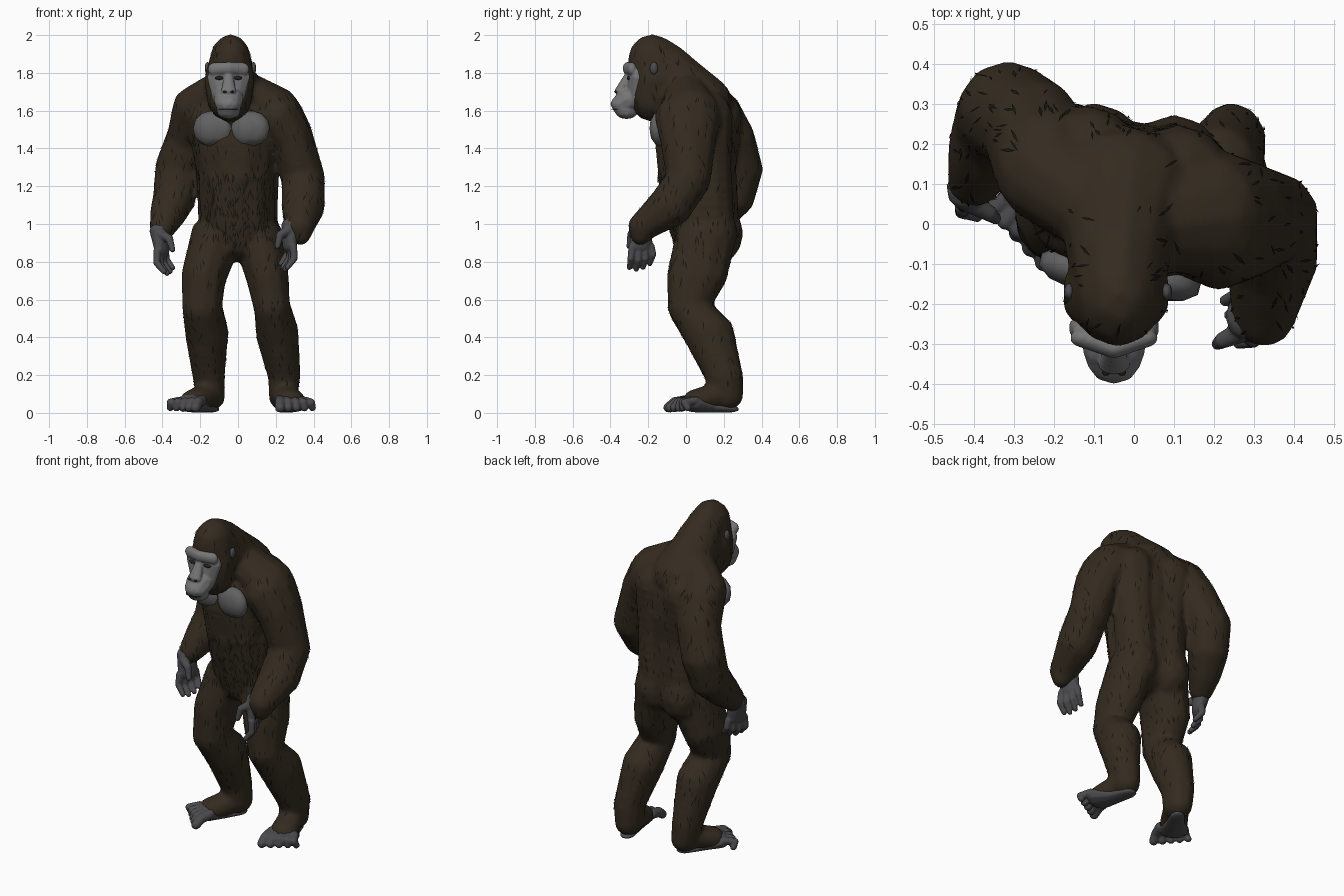
import bpy
import bmesh
import math
import random
from mathutils import Matrix, Vector

random.seed(7)
start = bpy.data.objects.get("Cube")
if start:
    bpy.data.objects.remove(start, do_unlink=True)


def material(name, r, g, b):
    mat = bpy.data.materials.new(name)
    mat.use_nodes = True
    mat.diffuse_color = (r, g, b, 1)
    bsdf = mat.node_tree.nodes["Principled BSDF"]
    bsdf.inputs["Base Color"].default_value = (r, g, b, 1)
    bsdf.inputs["Roughness"].default_value = 0.8
    return mat


fur = material("brown fur", 0.034, 0.024, 0.014)
dark_fur = material("dark fur strands", 0.01, 0.008, 0.005)
skin = material("grey skin", 0.07, 0.07, 0.075)
chest_skin = material("chest skin", 0.12, 0.12, 0.12)
face_skin = material("face skin", 0.18, 0.18, 0.18)
black = material("black", 0.015, 0.015, 0.015)


def full(point):
    """Complete a point to position plus three radii."""
    p = list(point)
    while len(p) < 6:
        p.append(p[3])
    return p


def add_chain(bm, points, yaw=0, steps=6):
    """Fill a path with blended ellipsoids."""
    points = [full(p) for p in points]
    rings = [points[0]]
    for a, b in zip(points, points[1:]):
        for i in range(steps):
            t = (i + 1) / steps
            rings.append([u + (v - u) * t for u, v in zip(a, b)])
    for p in rings:
        place = (Matrix.Translation(p[:3]) @ Matrix.Rotation(math.radians(yaw), 4, "Z")
                 @ Matrix.Diagonal((*p[3:], 1)))
        bmesh.ops.create_icosphere(bm, subdivisions=2, radius=1, matrix=place)


def finish(bm, name, mat, matrix=None):
    if matrix:
        bm.transform(matrix)
    bmesh.ops.recalc_face_normals(bm, faces=bm.faces)
    mesh = bpy.data.meshes.new(name)
    bm.to_mesh(mesh)
    bm.free()
    obj = bpy.data.objects.new(name, mesh)
    bpy.context.collection.objects.link(obj)
    mesh.materials.append(mat)
    mesh.shade_smooth()
    return obj


def organic(name, chains, mat, voxel, smooth, matrix=None):
    """Merge chains of ellipsoids into one skin."""
    bm = bmesh.new()
    for points, yaw in chains:
        add_chain(bm, points, yaw)
    obj = finish(bm, name, mat, matrix)
    remesh = obj.modifiers.new("merge", "REMESH")
    remesh.mode = "VOXEL"
    remesh.voxel_size = voxel
    remesh.use_smooth_shade = True
    soften = obj.modifiers.new("soften", "SMOOTH")
    soften.iterations = smooth
    return obj


# Body masses, from pelvis to crown, with the shoulders turned
pelvis = [(0, .09, .9, .17, .16, .1), (0, .08, 1.0, .205, .18, .1),
          (-.005, .06, 1.13, .21, .19, .1), (-.01, .045, 1.25, .21, .2, .1)]
rib_cage = [(-.01, .045, 1.25, .21, .2, .1), (-.02, .045, 1.42, .235, .215, .1),
            (-.03, .05, 1.56, .27, .2, .12), (-.03, .07, 1.64, .2, .15, .1)]
back_right = [(-.12, .16, 1.57, .14), (-.1, .14, 1.3, .13), (-.09, .16, 1.0, .125)]
back_left = [(.11, .11, 1.57, .14), (.1, .12, 1.3, .125), (.09, .135, 1.0, .125)]
neck = [(-.03, .1, 1.64, .18, .15, .15), (-.035, 0, 1.72, .15, .15, .15),
        (-.04, -.1, 1.81, .125, .14, .15), (-.04, -.17, 1.86, .11, .13, .145)]
head = [(-.04, -.18, 1.87, .11, .13, .137), (-.045, -.175, 1.76, .14, .125, .13),
        (-.045, -.185, 1.68, .125, .12, .14)]
trapezius = [(.2, .02, 1.6, .13, .16, .13), (.06, .0, 1.68, .12), (-.12, .06, 1.68, .12),
             (-.22, .13, 1.61, .13)]

# Limbs
left_arm = [(.21, .01, 1.57, .14, .18, .13), (.28, .01, 1.46, .12, .155, .13),
            (.345, .015, 1.24, .12, .12, .12), (.345, -.08, 1.1, .12),
            (.325, -.22, .99, .085, .09, .075), (.33, -.24, .94, .055)]
right_arm = [(-.22, .16, 1.58, .14), (-.255, .24, 1.45, .13), (-.315, .28, 1.29, .13),
             (-.335, .25, 1.15, .12), (-.37, .18, 1.06, .1), (-.4, .11, .98, .07)]
left_leg = [(.11, .1, .92, .135, .165), (.155, .06, .73, .118, .165), (.18, .01, .56, .1, .11),
            (.208, .12, .42, .118, .14), (.245, .2, .2, .09, .105), (.24, .21, .09, .08, .095)]
right_leg = [(-.12, .1, .92, .14, .165), (-.18, .06, .73, .125, .165), (-.19, .01, .56, .11, .11),
             (-.165, .12, .42, .12, .14), (-.155, .2, .2, .09, .105), (-.145, .21, .09, .08, .095)]
left_instep = [(.24, .2, .1, .075), (.275, .06, .065, .085, .08, .065)]
right_instep = [(-.145, .2, .1, .075), (-.225, .08, .065, .085, .08, .065)]
buttocks = [[(side * .1, .165 - side * .015, .95, .125, .125, .16)] for side in (-1, 1)]

chains = [(rib_cage, -20)]
chains += [(c, 0) for c in [pelvis, back_right, back_left, neck, head, trapezius, left_arm,
                            right_arm, left_leg, right_leg, left_instep, right_instep] + buttocks]
body = organic("furry_body", chains, fur, 0.013, 7)


# Feet: local frame has the heel at the origin, toes along -y, big toe on the inner side
def foot(name, heel, yaw, mirror):
    parts = [([(0, 0, .02, .045, .06, .019), (0, -.1, .03, .058, .06, .03),
               (.005, -.19, .052, .088, .06, .05)], 0)]
    for i in range(5):
        x = -.068 + i * .035
        r = .03 - i * .002
        parts.append(([(x, -.2, .065, r), (x * 1.2, -.26, .055, r),
                       (x * 1.35, -.295 + i * .012, .028, r * .9)], 0))
    matrix = (Matrix.Translation(heel) @ Matrix.Rotation(math.radians(yaw), 4, "Z")
              @ Matrix.Diagonal((mirror, 1, 1, 1)))
    organic(name, parts, skin, 0.006, 3, matrix)


foot("left_foot", (.24, .225, 0), 14, 1)
foot("right_foot", (-.145, .205, 0), -32, -1)


# Hands: local frame has the wrist at the origin, fingers down, thumb towards -x, knuckles along y
def hand(name, wrist, yaw, tilt, mirror):
    parts = [([(0, 0, .02, .052, .058, .045), (-.005, 0, -.08, .036, .065, .045)], 0),
             ([(-.02, -.03, .0, .028), (-.07, -.035, -.03, .022), (-.085, -.04, -.09, .016)], 0)]
    for i in range(4):
        y = -.05 + i * .034
        reach = .02 * math.sin(i + .6)
        parts.append(([(0, y, -.09, .022), (.005, y * 1.2, -.14 - reach, .019),
                       (-.03, y * 1.1, -.19 - reach, .015)], 0))
    matrix = (Matrix.Translation(wrist) @ Matrix.Rotation(math.radians(yaw), 4, "Z")
              @ Matrix.Diagonal((mirror, 1, 1, 1)) @ Matrix.Rotation(math.radians(tilt), 4, "Y"))
    organic(name, parts, skin, 0.006, 2, matrix)


hand("left_hand", (.28, -.235, .97), 18, 2, 1)
hand("right_hand", (-.415, .09, .945), -25, 6, -1)

# Chest: two bare pads
for side, label in ((-1, "right"), (1, "left")):
    bm = bmesh.new()
    add_chain(bm, [(-.035 + side * x, -.125 - side * .015, 1.505, .1, .055, .102)
                   for x in (.075, .115)], -15)
    organic_pad = finish(bm, label + "_chest_pad", chest_skin)
    organic_pad.modifiers.new("soften", "SMOOTH").iterations = 2

# Face: mask, brow, nose and muzzle
mid = -.05
face = [[(mid, -.26, 1.775, .118, .05, .085), (mid, -.26, 1.68, .09, .06, .08)],
        [(mid - .075, -.285, 1.82, .036, .025, .036), (mid, -.31, 1.825, .035, .026, .034),
         (mid + .075, -.285, 1.82, .036, .025, .036)],
        [(mid, -.3, 1.79, .024), (mid, -.35, 1.705, .042, .028, .025)],
        [(mid, -.3, 1.66, .082, .07, .07), (mid, -.335, 1.635, .07, .066, .05),
         (mid, -.315, 1.595, .064, .062, .04)]]
organic("face", [(c, 0) for c in face], face_skin, 0.006, 3)


def bead(name, mat, place, radii):
    bm = bmesh.new()
    add_chain(bm, [(*place, *radii)])
    return finish(bm, name, mat)


for side, label in ((-1, "right"), (1, "left")):
    bead(label + "_eye", black, (mid + side * .047, -.299, 1.773), (.027, .015, .011))
    bead(label + "_nostril", black, (mid + side * .02, -.372, 1.7), (.01, .008, .006))
    bead(label + "_ear", skin, (mid + .01 + side * .122, -.17, 1.825), (.014, .022, .034))
bead("mouth_line", black, (mid, -.345, 1.607), (.058, .054, .003))

# Fur strands: thin leaf-shaped plates hanging down over the body
bpy.context.view_layer.update()
graph = bpy.context.evaluated_depsgraph_get()
skin_mesh = body.evaluated_get(graph).to_mesh()
spots = [(f.center.copy(), f.normal.copy()) for f in skin_mesh.polygons]
spots = [s for s in spots if s[0].z > .15 and abs(s[1].z) < .7]
belly = [s for s in spots if s[1].y < -.6 and .92 < s[0].z < 1.27 and abs(s[0].x) < .17]
bm = bmesh.new()
for centre, normal in random.sample(spots, 750) + random.sample(belly, min(150, len(belly))):
    down = Vector((random.uniform(-.4, .4), random.uniform(-.4, .4), -1))
    down = (down - normal * down.dot(normal)).normalized()
    across = down.cross(normal) * random.uniform(.0025, .0055)
    length = down * random.uniform(.015, .035)
    base = centre + normal * .003
    corners = (base - length, base + across, base + length, base - across)
    bm.faces.new([bm.verts.new(c) for c in corners])
body.evaluated_get(graph).to_mesh_clear()
finish(bm, "fur_strands", dark_fur)
